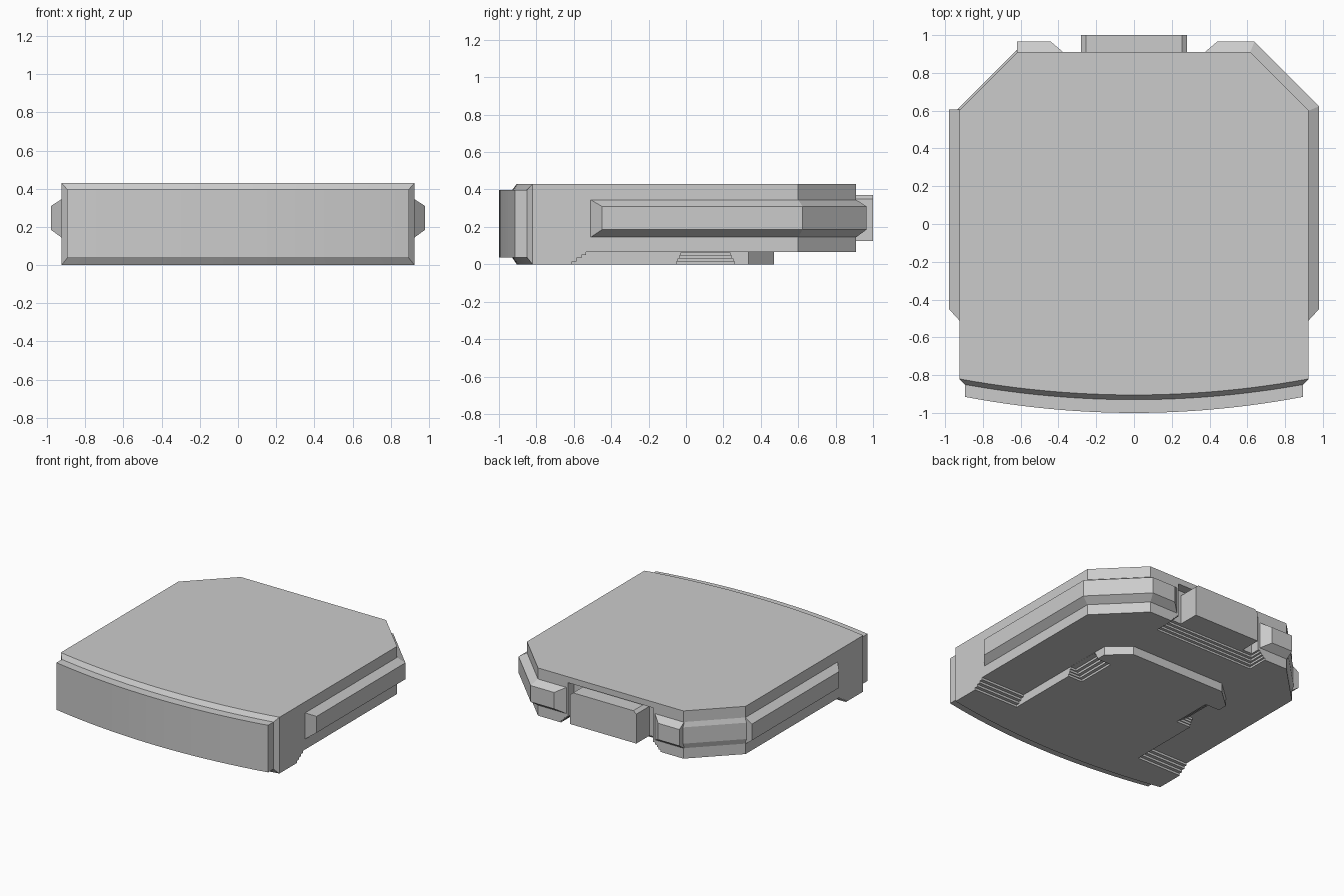
import bpy, bmesh

if "Cube" in bpy.data.objects:
    bpy.data.objects.remove(bpy.data.objects["Cube"])

def make(name, verts, faces):
    me = bpy.data.meshes.new(name)
    bm = bmesh.new()
    vs = [bm.verts.new(v) for v in verts]
    for f in faces:
        bm.faces.new([vs[i] for i in f])
    bmesh.ops.recalc_face_normals(bm, faces=bm.faces)
    bm.to_mesh(me)
    bm.free()
    ob = bpy.data.objects.new(name, me)
    bpy.context.collection.objects.link(ob)
    return ob

def prism(name, pts, axis, a, b):
    """Extrude a 2D outline from a to b along the axis (0=x, 1=y, 2=z)."""
    def place(p, h):
        v = list(p)
        v.insert(axis, h)
        return v
    n = len(pts)
    faces = [list(range(n)), list(range(n, 2 * n))]
    faces += [[i, (i + 1) % n, n + (i + 1) % n, n + i] for i in range(n)]
    return make(name, [place(p, h) for h in (a, b) for p in pts], faces)

def cut(ob, cutter):
    cutter.hide_render = True
    m = ob.modifiers.new("cut", 'BOOLEAN')
    m.operation, m.solver, m.object = 'DIFFERENCE', 'EXACT', cutter
    bpy.context.view_layer.objects.active = ob
    bpy.ops.object.modifier_apply(modifier=m.name)
    bpy.data.objects.remove(cutter)

def stairs(start, z0, run, rise, count):
    """Stair profile points climbing from (start, z0)."""
    pts = [(start, z0)]
    for i in range(count):
        u, z = pts[-1]
        pts += [(u, z + rise), (u + run, z + rise)]
    return pts

# Body: curved bevelled front plate lofted into a slab with chamfered back corners
N = 24
sections = [(.925, 0, .43, -.905, .085), (.895, .037, .397, -.93, .08), (.895, .037, .397, -1, .085)]
verts, faces = [], []
for hw, z0, z1, mid, sag in sections:
    for z in (z0, z1):
        for i in range(N + 1):
            t = 2 * i / N - 1
            verts.append((hw * t, mid + sag * t * t, z))
M = N + 1
def ring(s):
    return [s * 2 * M + i for i in range(M)] + [s * 2 * M + M + i for i in reversed(range(M))]
for s in (0, 1):
    a, b = ring(s), ring(s + 1)
    for i in range(2 * M):
        j = (i + 1) % (2 * M)
        faces.append((a[i], a[j], b[j], b[i]))
for i in range(N):
    k = 4 * M + i
    faces.append((k, k + 1, k + 1 + M, k + M))
back = [(.925, .6), (.615, .91), (-.615, .91), (-.925, .6)]
o = len(verts)
verts += [(x, y, z) for z in (0, .43) for x, y in back]
faces += [list(range(M)) + [o, o + 1, o + 2, o + 3],
          list(range(M, 2 * M)) + [o + 4, o + 5, o + 6, o + 7],
          (N, o, o + 4, M + N), (0, o + 3, o + 7, M)]
faces += [(o + i, o + i + 1, o + i + 5, o + i + 4) for i in range(3)]
body = make("body", verts, faces)

# Underside raised behind a stepped front foot
steps = stairs(-.61, 0, .025, .0163, 4)[:-1]
cut(body, prism("under_cutter", [(-.61, -.1)] + steps + [(1.1, steps[-1][1]), (1.1, -.1)], 0, -1.2, 1.2))

# Recess in the back, with a stepped edge below
cut(body, prism("recess_cutter", [(-.36, .84), (.36, .84), (.36, 1.1), (-.36, 1.1)], 2, -.1, .385))
for i in range(4):
    hw, y = .42 - .015 * i, .75 + .022 * i
    cut(body, prism("step_cutter", [(-hw, y), (hw, y), (hw, 1.1), (-hw, 1.1)], 2, -.1, .08 + .015 * i))

# Connector block on the back
prism("back_block", [(-.28, .125), (.28, .125), (.28, .35), (.255, .37), (-.255, .37), (-.28, .35)], 1, .82, 1)

# Bottom pad with stepped finger notches
pad = prism("bottom_pad", [(-.55, -.61), (.55, -.61), (.55, .335), (.4, .47), (-.4, .47), (-.55, .335)], 2, 0, .07)
for s in (-1, 1):
    for i in range(4):
        x, e = s * (.43 + .025 * i), .008 * i
        cut(pad, prism("notch_cutter", [(x, -.05 + e), (s * .7, -.05 + e), (s * .7, .26 - e), (x, .26 - e)],
                       2, -.1, .016 * (i + 1)))

# Bevelled bumper rails
def rail(name, base, outer):
    v, f = [], []
    for p, q in zip(base, outer):
        v += [(*p, .145), (*q, .185), (*q, .31), (*p, .345)]
    for k in range(0, len(v) - 4, 4):
        for i in range(4):
            j = (i + 1) % 4
            f.append((k + i, k + j, k + 4 + j, k + 4 + i))
    n = len(v)
    f += [(0, 1, 2, 3), (n - 4, n - 3, n - 2, n - 1)]
    make(name, v, f)

rail("right_rail", [(.925, -.51), (.925, .6), (.615, .91), (.375, .91)],
     [(.98, -.45), (.98, .623), (.638, .965), (.44, .965)])
rail("left_side_rail", [(-.925, -.51), (-.925, .605)], [(-.98, -.45), (-.98, .605)])
rail("left_corner_rail", [(-.925, .6), (-.615, .91)], [(-.937, .605), (-.62, .922)])
rail("left_back_rail", [(-.62, .91), (-.375, .91)], [(-.62, .965), (-.44, .965)])
